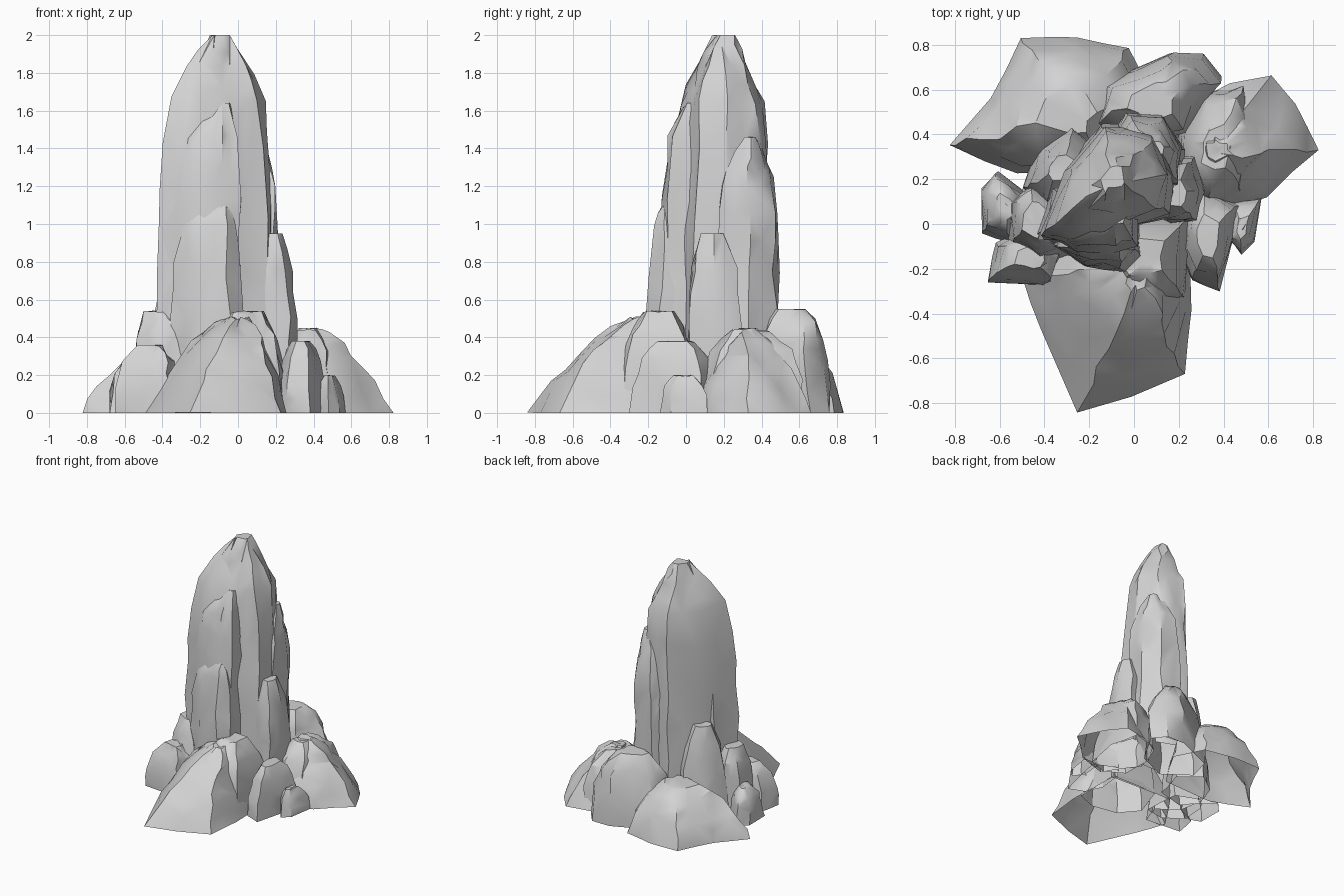
import bpy, bmesh, math, random
from mathutils import Vector, noise

random.seed(7)

cube = bpy.data.objects.get("Cube")
if cube:
    bpy.data.objects.remove(cube, do_unlink=True)

GREY = (0.65, 0.65, 0.65, 1)
stone = bpy.data.materials.new("grey_stone")
stone.use_nodes = True
stone.diffuse_color = GREY
stone.node_tree.nodes["Principled BSDF"].inputs["Base Color"].default_value = GREY

# Outlines of the rocks in profile: (share of height, share of footprint)
SLOPE = [(0, 1), (.35, .8), (.62, .6), (.82, .42), (1, .17)]
MOUND = [(0, 1), (.4, .86), (.75, .62), (1, .3)]
DOME = [(0, 1), (.4, .94), (.75, .76), (1, .38)]
COLUMN = [(0, 1.03), (.3, 1.02), (.56, .98), (.8, .85), (.91, .55), (1, .2)]
BLADE = [(0, 1.04), (.35, 1.02), (.65, .94), (.88, .72), (1, .15)]
STUMP = [(0, 1.1), (.4, 1), (.8, .8), (1, .45)]


def random_vector(size):
    return Vector([random.uniform(-size, size) for axis in range(3)])


def rock(name, peak, footprint, profile, base=0.0, rough=0.03):
    """Loft a footprint up towards its peak, then roughen it into irregular facets."""
    top = Vector(peak[:2])
    bm = bmesh.new()
    rings = []
    for share, size in profile:
        z = base + share * (peak[2] - base)
        ring = []
        for corner in footprint:
            p = top + size * (Vector(corner) - top)
            ring.append(bm.verts.new((p.x, p.y, z)))
        rings.append(ring)
    count = len(footprint)
    for low, high in zip(rings, rings[1:]):
        for i in range(count):
            j = (i + 1) % count
            bm.faces.new((low[i], low[j], high[j], high[i]))
    cap = bm.faces.new(rings[-1])
    bmesh.ops.poke(bm, faces=[cap])
    bmesh.ops.subdivide_edges(bm, edges=bm.edges[:], cuts=1, use_grid_fill=True)
    shift = random_vector(50)
    for v in bm.verts:
        push = noise.noise_vector(v.co * 4 + shift) * rough + random_vector(rough * 0.4)
        if v.co.z < base + 0.001:
            push = push * 0.3
            push.z = 0
        v.co += push
        v.co.z = min(max(v.co.z, base), peak[2])
    bmesh.ops.recalc_face_normals(bm, faces=bm.faces[:])
    bmesh.ops.triangulate(bm, faces=bm.faces[:])
    mesh = bpy.data.meshes.new(name)
    bm.to_mesh(mesh)
    bm.free()
    mesh.materials.append(stone)
    obj = bpy.data.objects.new(name, mesh)
    bpy.context.collection.objects.link(obj)
    facet = obj.modifiers.new("facets", 'DECIMATE')
    facet.ratio = 0.6
    bpy.ops.object.select_all(action='DESELECT')
    obj.select_set(True)
    bpy.context.view_layer.objects.active = obj
    bpy.ops.object.modifier_apply(modifier=facet.name)
    bpy.ops.object.shade_smooth_by_angle(angle=math.radians(35))


# Tall central spire and the slabs leaning on it
rock("main_spire", (-.09, .22, 2),
     [(-.42, -.06), (-.3, -.09), (-.12, -.06), (.03, .02), (.15, .05), (.19, .22),
      (.1, .38), (-.02, .43), (-.14, .44), (-.31, .24)], COLUMN, base=.2)
rock("front_slab", (-.07, .02, 1.64),
     [(-.41, -.04), (-.27, -.12), (-.1, -.13), (.01, -.1), (.02, .15), (-.36, .15)],
     BLADE, base=.2, rough=.025)
rock("low_front_slab", (-.07, -.11, 1.1),
     [(-.35, -.1), (-.22, -.18), (-.06, -.2), (.01, -.13), (0, .05), (-.3, .05)],
     BLADE, base=.2, rough=.02)
rock("back_slab", (.1, .34, 1.46),
     [(-.12, .36), (.08, .18), (.2, .17), (.22, .34), (.13, .47), (-.03, .49)],
     COLUMN, base=.2, rough=.02)
rock("small_pillar", (.17, .13, .95),
     [(.07, .04), (.16, 0), (.28, .01), (.32, .15), (.27, .31), (.09, .29)],
     DOME, base=.2, rough=.02)

# Large boulders around the foot
rock("front_boulder", (.03, -.19, .51),
     [(-.5, -.24), (-.42, -.46), (-.25, -.84), (0, -.77), (.23, -.67),
      (.26, -.38), (.24, .06), (-.3, .06)], SLOPE)
rock("front_boulder_crest", (.05, -.15, .54),
     [(-.24, -.2), (-.12, -.34), (.08, -.38), (.24, -.32), (.25, .04), (-.15, .06)],
     DOME, rough=.02)
rock("back_right_boulder", (-.29, .5, .38),
     [(-.82, .35), (-.64, .56), (-.5, .83), (-.25, .84), (-.02, .78),
      (.1, .55), (-.1, .25), (-.52, .22)], MOUND)
rock("back_boulder", (.1, .57, .55),
     [(-.2, .45), (-.15, .62), (.15, .76), (.31, .76), (.39, .66),
      (.24, .4), (0, .3)], DOME)
rock("left_boulder", (.36, .32, .45),
     [(.18, .3), (.26, .54), (.42, .63), (.61, .66), (.72, .53), (.82, .33),
      (.6, .12), (.36, .04)], SLOPE)
rock("left_boulder_crest", (.36, .33, .44),
     [(.2, .15), (.34, .06), (.5, .12), (.55, .4), (.5, .63), (.3, .58), (.2, .4)],
     DOME, rough=.02)

# Smaller stones filling the gaps
rock("left_front_stone", (.33, -.06, .38),
     [(.2, -.12), (.26, -.25), (.38, -.3), (.42, -.16), (.47, .1), (.3, .18), (.22, .08)],
     DOME, rough=.02)
rock("left_small_stone", (.48, -.02, .2),
     [(.42, -.06), (.48, -.14), (.54, -.08), (.57, .12), (.44, .12)], DOME, rough=.015)
rock("right_front_stone", (-.47, -.16, .36),
     [(-.65, -.25), (-.5, -.27), (-.35, -.28), (-.3, -.12), (-.45, 0), (-.62, -.08)],
     DOME, rough=.02)
rock("right_outer_stone", (-.57, .07, .27),
     [(-.68, -.04), (-.56, -.08), (-.45, 0), (-.48, .14), (-.61, .24), (-.68, .16)],
     DOME, rough=.02)
rock("right_upper_stone", (-.45, .01, .54),
     [(-.55, -.08), (-.42, -.17), (-.28, -.14), (-.3, .12), (-.45, .18), (-.54, .1)],
     STUMP, rough=.02)
rock("right_back_stone", (-.32, .25, .76),
     [(-.5, .16), (-.4, .04), (-.18, .1), (-.12, .35), (-.27, .47), (-.43, .35)],
     MOUND, rough=.02)
